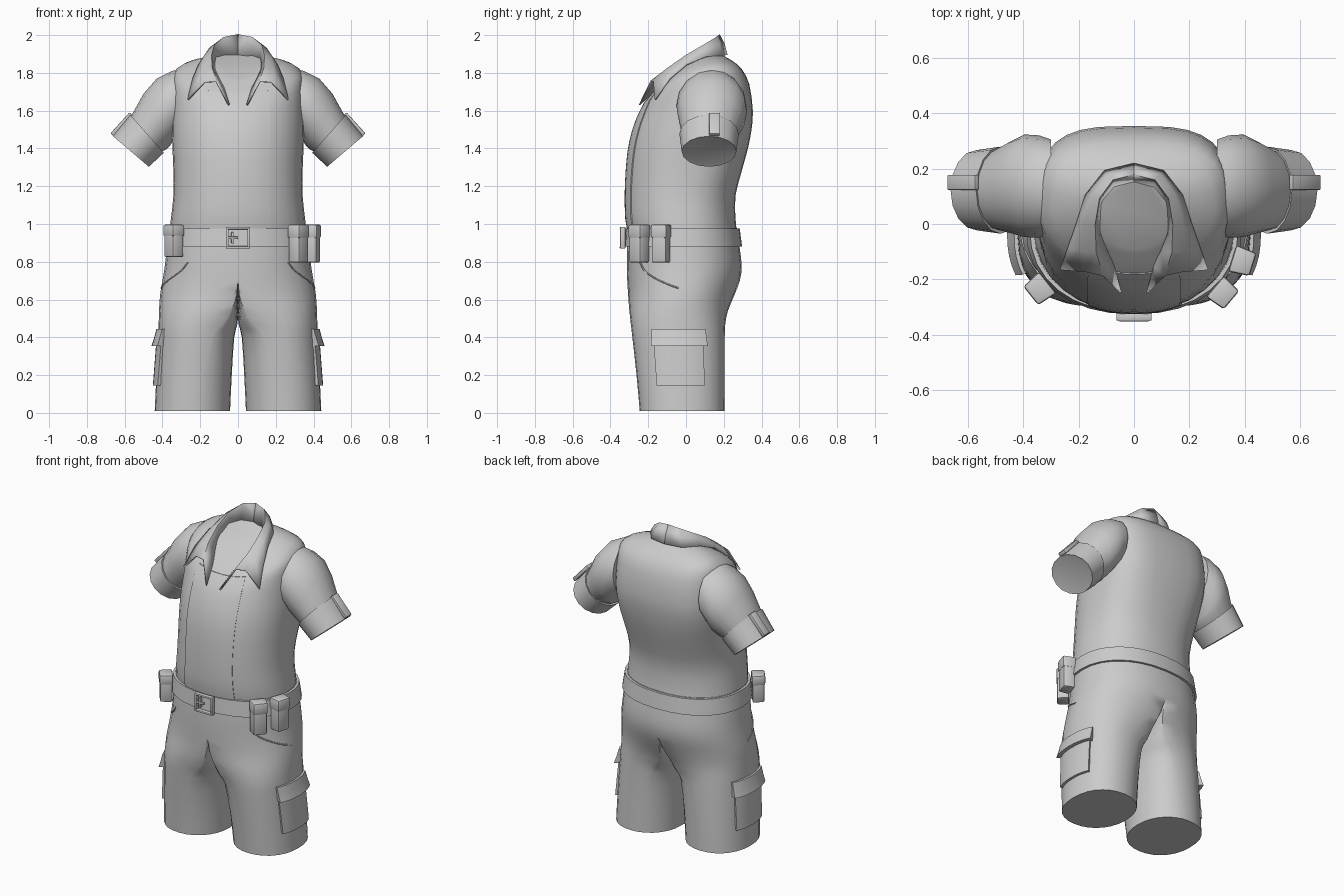
import bpy, bmesh
from math import sin, cos, pi, atan2
from mathutils import Vector, Matrix

if "Cube" in bpy.data.objects:
    bpy.data.objects.remove(bpy.data.objects["Cube"])


def make(name, verts, faces, mirror=False, thick=0, bevel=0, angle=40):
    me = bpy.data.meshes.new(name)
    me.from_pydata([tuple(v) for v in verts], [], faces)
    bm = bmesh.new()
    bm.from_mesh(me)
    if mirror:  # drop hidden faces lying on the mirror plane
        inner = [f for f in bm.faces if all(abs(v.co.x) < 1e-4 for v in f.verts)]
        bmesh.ops.delete(bm, geom=inner, context='FACES')
    bmesh.ops.remove_doubles(bm, verts=bm.verts, dist=1e-5)
    if bevel:
        bmesh.ops.bevel(bm, geom=bm.edges[:], offset=bevel, segments=2, profile=0.5, affect='EDGES')
    bmesh.ops.recalc_face_normals(bm, faces=bm.faces)
    bm.to_mesh(me)
    bm.free()
    ob = bpy.data.objects.new(name, me)
    bpy.context.collection.objects.link(ob)
    bpy.ops.object.select_all(action='DESELECT')
    bpy.context.view_layer.objects.active = ob
    ob.select_set(True)
    bpy.ops.object.shade_smooth_by_angle(angle=angle * pi / 180)
    if thick:
        m = ob.modifiers.new("Thickness", 'SOLIDIFY')
        m.thickness, m.offset = thick, 0
    if mirror:
        ob.modifiers.new("Mirror", 'MIRROR')
    return ob


def loft(name, rings, **kw):
    n = len(rings[0])
    faces = [(r * n + i, r * n + (i + 1) % n, (r + 1) * n + (i + 1) % n, (r + 1) * n + i)
             for r in range(len(rings) - 1) for i in range(n)]
    faces += [tuple(range(n)), tuple(range((len(rings) - 1) * n, len(rings) * n))]
    return make(name, [p for r in rings for p in r], faces, **kw)


def sample(tab, u):
    """Smooth (Catmull-Rom) row between the rows of a section table."""
    i = min(max(int(u), 0), len(tab) - 2)
    f = u - i
    a, b, c, d = (tab[min(max(k, 0), len(tab) - 1)] for k in (i - 1, i, i + 1, i + 2))
    return [q + .5 * f * (r - p + f * (2 * p - 5 * q + 4 * r - s + f * (3 * (q - r) + s - p)))
            for p, q, r, s in zip(a, b, c, d)]


def u_at(tab, z):
    for i in range(len(tab) - 1):
        a, b = tab[i][0], tab[i + 1][0]
        if min(a, b) <= z <= max(a, b):
            return i + (z - a) / (b - a)
    return 0


def pw(v, e):
    return (1 if v >= 0 else -1) * abs(v) ** e if abs(v) > 1e-6 else 0.0


# shirt sections: z front, z back, half width, y front, y back, back squareness, shoulder lift
SHIRT = [(.96, .96, .362, -.305, .27, .9, 0), (1.03, 1.03, .355, -.317, .262, .88, 0),
         (1.15, 1.15, .342, -.32, .262, .85, 0), (1.28, 1.28, .342, -.315, .295, .78, 0),
         (1.4, 1.4, .347, -.303, .328, .7, 0), (1.5, 1.5, .35, -.28, .347, .64, 0),
         (1.58, 1.6, .35, -.25, .354, .62, .01), (1.65, 1.74, .345, -.213, .335, .65, .04),
         (1.7, 1.82, .33, -.168, .295, .7, .045), (1.735, 1.867, .24, -.13, .24, .85, .05),
         (1.77, 1.9, .132, -.09, .18, 1, .035)]
# shorts sections: z, half width, y front, y back, leg centre x, inner x, inner roundness
SHORTS = [(.98, .362, -.305, .27, 0, 0, .3), (.88, .376, -.312, .283, 0, 0, .3),
          (.78, .387, -.313, .295, 0, 0, .3), (.7, .4, -.311, .285, 0, 0, .3),
          (.62, .413, -.306, .255, .03, 0, .2), (.54, .418, -.3, .222, .12, 0, .25),
          (.47, .42, -.292, .208, .18, .003, .4), (.4, .422, -.284, .205, .205, .02, .7),
          (.2, .432, -.262, .205, .23, .033, .9), (.01, .441, -.245, .205, .24, .042, 1)]


def shirt(u, t):
    zf, zb, hw, yf, yb, eb, lift = sample(SHIRT, u)
    c, s = cos(t), sin(t)
    e = eb if s > 0 else .93
    y = (yf + yb) / 2 + (yb - yf) / 2 * pw(s, e)
    return Vector((hw * pw(c, e), y, zf + (zb - zf) * (y - yf) / (yb - yf) + lift * c * c))


def shorts(u, t):
    z, hw, yf, yb, xm, xin, p = sample(SHORTS, u)
    c, s = cos(t), sin(t)
    x = xm + (hw - xm) * pw(c, .9) if c >= 0 else xm - (xm - xin) * abs(c) ** p
    if abs(c) < 1e-6:
        x = xm
    return Vector((max(x, 0), (yf + yb) / 2 + (yb - yf) / 2 * pw(s, .9), z))


def patch(name, fn, tab, t0, t1, z0, z1, off0, off1, nt=8, nz=5, mirror=True):
    """Raised slab that follows a garment surface; off0/off1 are its bottom/top heights."""
    ts = [0] + [i / nt for i in range(nt + 1)] + [1]
    zs = [0] + [i / nz for i in range(nz + 1)] + [1]
    verts = []
    for j, b in enumerate(zs):
        for i, a in enumerate(ts):
            u, t = u_at(tab, z0 + (z1 - z0) * b), t0 + (t1 - t0) * a
            rim = j in (0, len(zs) - 1) or (mirror != 'full' and i in (0, len(ts) - 1))
            d = fn(u, t + .01) - fn(u, t - .01)
            out = Vector((d.y, -d.x, 0)).normalized()
            p = fn(u, t) + out * (-.008 if rim else off0 + (off1 - off0) * b)
            if mirror == 'full' and i in (0, 1, len(ts) - 2, len(ts) - 1):
                p.x = 0
            verts.append(p)
    n = len(ts)
    faces = [(j * n + i, j * n + i + 1, (j + 1) * n + i + 1, (j + 1) * n + i)
             for j in range(len(zs) - 1) for i in range(n - 1)]
    return make(name, verts, faces, mirror=bool(mirror), angle=35)


def box(name, loc, size, rot=Matrix(), bevel=.005, taper=1.0, mirror=False):
    v = [Vector((x * size[0] / 2 * (taper if y < 0 else 1), y * size[1] / 2, z * size[2] / 2))
         for x in (-1, 1) for y in (-1, 1) for z in (-1, 1)]
    f = [(0, 1, 3, 2), (4, 6, 7, 5), (0, 4, 5, 1), (2, 3, 7, 6), (0, 2, 6, 4), (1, 5, 7, 3)]
    return make(name, [Vector(loc) + rot @ p for p in v], f, bevel=bevel, mirror=mirror)


# shirt body and front panel
N = 32
loft("shirt_body", [[shirt(k / 2, 2 * pi * i / N) for i in range(N)]
                    for k in range(2 * len(SHIRT) - 1)])
patch("shirt_front_panel", shirt, SHIRT, -pi / 2 - .47, -pi / 2 + .47, .975, 1.69,
      .005, .004, nt=10, nz=14, mirror=False)

# shorts
loft("shorts", [[shorts(k / 2, -pi / 2 + 2 * pi * i / 28) for i in range(28)]
                for k in range(2 * len(SHORTS) - 1)], mirror=True)
patch("belt", shorts, SHORTS, -pi / 2, pi / 2, .88, .975, .014, .014, nt=16, nz=1, mirror='full')

# leg cargo pockets
patch("cargo_pocket", shorts, SHORTS, -.52, .5, .15, .36, .016, .01)
patch("cargo_flap", shorts, SHORTS, -.54, .56, .345, .435, .034, .012, nz=2)


# slanted hip pocket seams
def seam(name, pts, r=.004):
    cu = bpy.data.curves.new(name, 'CURVE')
    cu.dimensions, cu.bevel_depth, cu.bevel_resolution = '3D', r, 1
    sp = cu.splines.new('POLY')
    sp.points.add(len(pts) - 1)
    for q, p in zip(sp.points, pts):
        q.co = (*p, 1)
    ob = bpy.data.objects.new(name, cu)
    bpy.context.collection.objects.link(ob)
    ob.modifiers.new("Mirror", 'MIRROR')


seam("hip_pocket_seam", [shorts(u_at(SHORTS, .8 - .14 * (i / 8) ** .6), -.85 + .8 * i / 8)
                         for i in range(9)])


# sleeves: rings from upper point, lower point, centre y, y radius
def ring(xu, zu, xl, zl, yc, ry, n=16):
    a, b = Vector((xu, yc, zu)), Vector((xl, yc, zl))
    return [(a + b) / 2 + (a - b) / 2 * cos(2 * pi * i / n) + Vector((0, ry * sin(2 * pi * i / n), 0))
            for i in range(n)]


loft("sleeve", [ring(*r) for r in [(.3, 1.82, .3, 1.48, .135, .17), (.35, 1.81, .335, 1.45, .135, .185),
                                   (.43, 1.77, .36, 1.415, .138, .185), (.5, 1.69, .38, 1.395, .133, .168),
                                   (.575, 1.555, .41, 1.38, .122, .143)]], mirror=True)
loft("sleeve_cuff", [ring(*r) for r in [(.55, 1.55, .42, 1.4, .122, .125), (.57, 1.578, .393, 1.377, .122, .157),
                                        (.662, 1.465, .472, 1.303, .122, .145),
                                        (.652, 1.46, .479, 1.312, .122, .135)]], mirror=True)
box("cuff_tab", (.617, .15, 1.528), (.15, .055, .022), Matrix.Rotation(atan2(.11, .1), 3, 'Y'),
    mirror=True)

# collar: columns from back to front; rows are stand, fold, middle, outer edge
COLS = [[(0, .155, 1.885), (0, .178, 2), (0, .2, 1.955), (0, .215, 1.895)],
        [(.075, .135, 1.88), (.075, .16, 1.985), (.095, .175, 1.945), (.105, .19, 1.89)],
        [(.118, .08, 1.865), (.125, .095, 1.945), (.148, .1, 1.93), (.172, .105, 1.885)],
        [(.12, 0, 1.82), (.142, 0, 1.89), (.175, 0, 1.875), (.205, .005, 1.845)],
        [(.1, -.09, 1.765), (.138, -.1, 1.82), (.188, -.095, 1.805), (.237, -.085, 1.77)],
        [(.075, -.15, 1.715), (.115, -.185, 1.755), (.175, -.17, 1.752), (.265, -.163, 1.658)]]
cv = [p for col in COLS for p in col] + [(.048, -.248, 1.63)]
cf = [(c * 4 + r, c * 4 + r + 1, c * 4 + r + 5, c * 4 + r + 4) for c in range(5) for r in range(3)]
make("collar", cv, cf + [(20, 21, 24)], mirror=True, thick=.01, angle=50)

# belt buckle
for sx in (-1, 1):
    box("buckle_side", (sx * .057, -.335, .927), (.014, .028, .115))
    box("buckle_rail", (0, -.337, .927 + sx * .051), (.115, .028, .013))
box("buckle_prong", (-.027, -.34, .927), (.055, .014, .012), bevel=.003)
box("buckle_bar", (-.03, -.335, .927), (.012, .02, .06), bevel=.003)

# belt pouches with lids
for x, y, ang, z, h in [(.322, -.25, .87, .895, .2), (.392, -.135, 1.27, .895, .2),
                        (-.342, -.235, -.9, .91, .17)]:
    rot = Matrix.Rotation(ang, 3, 'Z')
    box("pouch", (x, y, z), (.092, .07, h), rot, .01, .86)
    box("pouch_lid", (x, y, z + h * .33), (.1, .078, h * .36), rot, .01, .86)
